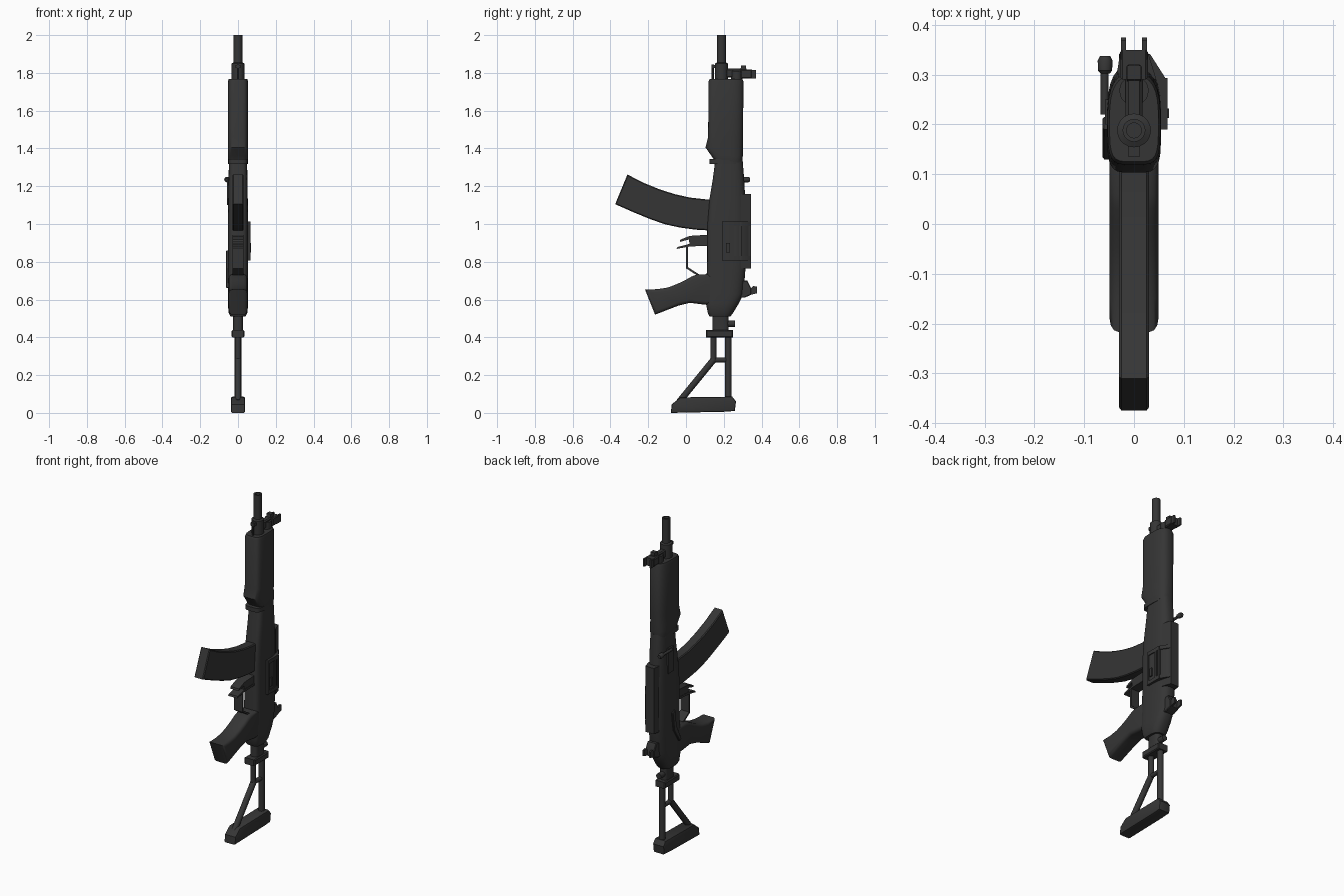
import bpy, bmesh, math
from mathutils import Vector

gunmetal = bpy.data.materials.new("dark gunmetal")
gunmetal.diffuse_color = (0.036, 0.036, 0.036, 1)


def finish(name, bm, angle=35):
    bmesh.ops.recalc_face_normals(bm, faces=bm.faces)
    me = bpy.data.meshes.new(name)
    bm.to_mesh(me)
    bm.free()
    me.materials.append(gunmetal)
    me.shade_smooth()
    me.set_sharp_from_angle(angle=math.radians(angle))
    ob = bpy.data.objects.new(name, me)
    bpy.context.collection.objects.link(ob)
    return ob


def skin(name, rings, angle=35):
    """Join closed rings of points and cap both ends."""
    bm = bmesh.new()
    vs = [[bm.verts.new(p) for p in r] for r in rings]
    n = len(vs[0])
    for a, b in zip(vs, vs[1:]):
        for i in range(n):
            bm.faces.new((a[i], a[(i + 1) % n], b[(i + 1) % n], b[i]))
    bm.faces.new(vs[0])
    bm.faces.new(vs[-1])
    return finish(name, bm, angle)


def extrude(name, outline, axis, lo, hi, bevel=0.0, seg=1):
    """Extrude a yz outline along x, or an xy outline along z."""
    bm = bmesh.new()
    put = (lambda p, t: (t, *p)) if axis == 'x' else (lambda p, t: (*p, t))
    a = [bm.verts.new(put(p, lo)) for p in outline]
    b = [bm.verts.new(put(p, hi)) for p in outline]
    n = len(a)
    caps = [bm.faces.new(a), bm.faces.new(b)]
    for i in range(n):
        bm.faces.new((a[i], a[(i + 1) % n], b[(i + 1) % n], b[i]))
    bmesh.ops.recalc_face_normals(bm, faces=bm.faces)
    if bevel:
        edges = list({e for f in caps for e in f.edges})
        bmesh.ops.bevel(bm, geom=edges, offset=bevel, segments=seg, profile=0.5, affect='EDGES')
    return finish(name, bm)


def box(name, x, y, z, bevel=0.0):
    return extrude(name, [(y[0], z[0]), (y[1], z[0]), (y[1], z[1]), (y[0], z[1])],
                   'x', x[0], x[1], bevel)


def rod(name, p, q, r, sides=12):
    p, q = Vector(p), Vector(q)
    rot = (q - p).to_track_quat('Z', 'Y')
    ring = [rot @ Vector((r * math.cos(2 * math.pi * i / sides),
                          r * math.sin(2 * math.pi * i / sides), 0)) for i in range(sides)]
    return skin(name, [[c + v for v in ring] for c in (p, q)])


def section(z, y0, y1, hx, low=4.5, high=2.7, n=28):
    """Squarish underside, rounder top (+y)."""
    pts = []
    for i in range(n):
        t = 2 * math.pi * (i + 0.5) / n
        c, s = math.cos(t), math.sin(t)
        k = 2 / (high if s > 0 else low)
        pts.append((hx * math.copysign(abs(c) ** k, c),
                    (y0 + y1) / 2 + (y1 - y0) / 2 * math.copysign(abs(s) ** k, s), z))
    return pts


# Receiver and handguard
skin("receiver", [section(*s) for s in (
    (0.51, 0.125, 0.235, 0.040), (0.53, 0.115, 0.250, 0.050), (0.58, 0.105, 0.280, 0.054),
    (0.63, 0.105, 0.305, 0.054), (0.80, 0.112, 0.318, 0.054), (1.00, 0.112, 0.320, 0.054),
    (1.12, 0.122, 0.315, 0.052), (1.24, 0.142, 0.308, 0.050), (1.34, 0.155, 0.300, 0.048))])
skin("handguard", [section(*s) for s in (
    (1.325, 0.155, 0.298, 0.050), (1.345, 0.145, 0.300, 0.053), (1.36, 0.135, 0.301, 0.054),
    (1.405, 0.103, 0.302, 0.054), (1.46, 0.117, 0.303, 0.054), (1.755, 0.119, 0.304, 0.053),
    (1.768, 0.125, 0.298, 0.049))])
skin("handguard_band", [section(*s) for s in (
    (1.318, 0.124, 0.295, 0.052), (1.343, 0.124, 0.295, 0.052))])

# Barrel with an open muzzle
skin("barrel", [[(r * math.cos(a * math.pi / 10), 0.188 + r * math.sin(a * math.pi / 10), z)
                 for a in range(20)] for r, z in (
    (0.034, 1.72), (0.034, 1.85), (0.023, 1.855), (0.023, 2.0), (0.015, 2.0), (0.015, 1.94))])
rod("cleaning_rod", (0, 0.142, 1.74), (0, 0.142, 1.845), 0.006, 8)
box("rod_lug", (-0.012, 0.012), (0.136, 0.18), (1.825, 1.843))

# Front sight
rod("gas_tube", (0, 0.268, 1.74), (0, 0.268, 1.81), 0.03)
box("front_sight_post", (-0.017, 0.017), (0.19, 0.32), (1.775, 1.822), 0.006)
box("front_sight_base", (-0.028, 0.028), (0.29, 0.35), (1.77, 1.818), 0.005)
extrude("front_sight_hood", [(0.28, 1.81), (0.29, 1.825), (0.29, 1.84), (0.318, 1.84), (0.318, 1.81)],
        'x', -0.014, 0.014)
for s in (-1, 1):
    box("front_sight_ear", (s * 0.021 - 0.005, s * 0.021 + 0.005), (0.33, 0.37), (1.77, 1.816))

# Rear sight
extrude("rear_sight", [(0.27, 0.61), (0.31, 0.61), (0.345, 0.625), (0.345, 0.66), (0.325, 0.70),
                       (0.29, 0.70)], 'x', -0.03, 0.03, 0.004)
for s in (-1, 1):
    extrude("rear_sight_ear", [(0.32, 0.62), (0.375, 0.633), (0.375, 0.668), (0.355, 0.672),
                               (0.34, 0.655), (0.32, 0.655)], 'x', s * 0.021 - 0.005, s * 0.021 + 0.005)

# Top cover and ejection port on the right
extrude("top_cover", [(-0.036, 0.29), (-0.028, 0.345), (0.028, 0.345), (0.045, 0.29)], 'z', 0.765, 1.16)
extrude("port_plate", [(0.02, 0.325), (0.033, 0.33), (0.062, 0.285), (0.062, 0.19), (0.03, 0.19)],
        'z', 0.808, 1.012)
for z in (0.808, 0.99):
    extrude("port_frame_end", [(0.02, 0.335), (0.032, 0.342), (0.067, 0.287), (0.067, 0.19), (0.03, 0.19)],
            'z', z, z + 0.022)
for y in (0.19, 0.255, 0.28):
    box("port_frame_bar", (0.05, 0.067), (y, y + 0.013), (0.81, 1.01))
box("port_latch", (0.05, 0.070), (0.213, 0.232), (0.85, 0.90))

# Charging handle and selector lever on the left
extrude("handle_slide", [(-0.058, 0.20), (-0.058, 0.25), (-0.03, 0.25), (-0.03, 0.20)], 'z', 1.10, 1.25)
rod("charging_stem", (-0.059, 0.22, 1.235), (-0.059, 0.315, 1.235), 0.008)
skin("charging_knob", [[(-0.058 + r * math.cos(a * math.pi / 6), y, 1.235 + r * math.sin(a * math.pi / 6))
                        for a in range(12)] for r, y in (
    (0.009, 0.302), (0.014, 0.308), (0.015, 0.328), (0.010, 0.338))])
extrude("selector_lever", [(0.13, 0.665), (0.15, 0.66), (0.20, 0.74), (0.215, 0.85), (0.19, 0.86),
                           (0.175, 0.76)], 'x', -0.063, -0.04, 0.003)

# Curved magazine
extrude("magazine", [(-0.31, 1.262), (-0.225, 1.218), (-0.138, 1.183), (-0.06, 1.158), (0.02, 1.14),
                     (0.10, 1.131), (0.18, 1.13), (0.18, 0.965), (0.12, 0.966), (0.05, 0.97), (-0.03, 0.981),
                     (-0.11, 0.998), (-0.19, 1.026), (-0.28, 1.063), (-0.375, 1.105)],
        'x', -0.03, 0.03, 0.005)

# Pistol grip
extrude("pistol_grip", [(-0.217, 0.653), (-0.15, 0.655), (-0.095, 0.664), (-0.05, 0.681), (-0.005, 0.702),
                        (0.03, 0.722), (0.06, 0.733), (0.15, 0.735), (0.15, 0.575), (0.10, 0.573),
                        (0.02, 0.583), (-0.04, 0.568), (-0.164, 0.52)],
        'x', -0.049, 0.049, 0.018, 3)

# Trigger guard and magazine catch
extrude("trigger_guard", [(0.001, 0.885), (0.001, 0.765), (0.06, 0.727), (0.068, 0.734), (0.011, 0.771),
                          (0.011, 0.885)], 'x', -0.028, 0.028)
extrude("guard_front", [(-0.05, 0.868), (-0.045, 0.878), (0.02, 0.895), (0.12, 0.897), (0.12, 0.885),
                        (0.02, 0.881)], 'x', -0.03, 0.03)
extrude("magazine_catch", [(-0.033, 0.905), (-0.03, 0.917), (0.02, 0.937), (0.13, 0.944), (0.13, 0.885),
                           (0.02, 0.885), (0.015, 0.918)], 'x', -0.028, 0.028)

# Stock hinge
skin("stock_neck", [section(z, 0.14, 0.225, w, 3, 3) for z, w in ((0.42, 0.026), (0.50, 0.026), (0.525, 0.03))])
box("hinge_block", (-0.034, 0.034), (0.107, 0.248), (0.40, 0.438), 0.005)
rod("hinge_button", (0, 0.20, 0.472), (0, 0.26, 0.472), 0.017)

# Skeleton stock
rod("stock_upper_tube", (0, 0.224, 0.06), (0, 0.224, 0.41), 0.018)
rod("stock_lower_tube", (0, 0.145, 0.275), (0, 0.145, 0.41), 0.016)
rod("stock_diagonal", (0, 0.149, 0.285), (0, -0.035, 0.06), 0.017)
rod("stock_crossbar", (0, 0.14, 0.28), (0, 0.22, 0.28), 0.013)
extrude("butt_plate", [(-0.08, 0.0), (-0.076, 0.045), (-0.03, 0.082), (0.245, 0.086), (0.265, 0.06),
                       (0.258, 0.01), (0.20, 0.006)], 'x', -0.037, 0.037, 0.008, 2)
